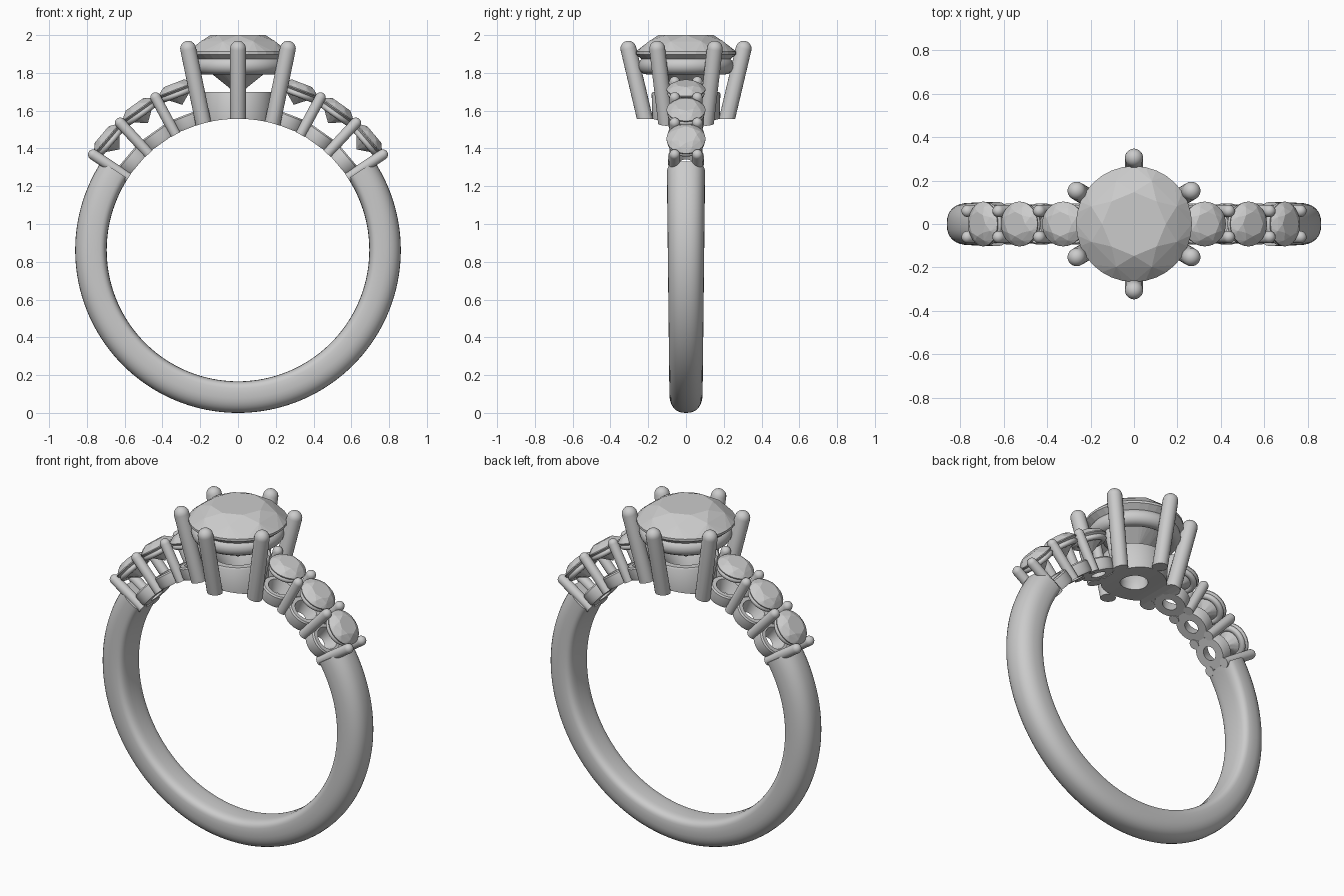
import bpy, bmesh
from math import sin, cos, pi, radians
from mathutils import Matrix, Vector

if "Cube" in bpy.data.objects:
    bpy.data.objects.remove(bpy.data.objects["Cube"])

CZ, R_IN = 0.862, 0.695          # finger hole centre height and radius


def finish(name, bm, matrix, smooth=True):
    bmesh.ops.remove_doubles(bm, verts=bm.verts, dist=1e-5)
    bmesh.ops.recalc_face_normals(bm, faces=bm.faces)
    me = bpy.data.meshes.new(name)
    bm.to_mesh(me)
    bm.free()
    ob = bpy.data.objects.new(name, me)
    bpy.context.collection.objects.link(ob)
    ob.matrix_world = matrix
    bpy.ops.object.select_all(action='DESELECT')
    ob.select_set(True)
    bpy.context.view_layer.objects.active = ob
    if smooth:
        bpy.ops.object.shade_smooth_by_angle(angle=radians(40))
    return ob


def lathe(name, profile, matrix, closed=False, seg=40):
    """Revolve (radius, height) points around local z."""
    bm = bmesh.new()
    rows = [[bm.verts.new((r * cos(2 * pi * k / seg), r * sin(2 * pi * k / seg), z))
             for k in range(seg)] for r, z in profile]
    pairs = list(zip(rows, rows[1:])) + ([(rows[-1], rows[0])] if closed else [])
    for a, b in pairs:
        for k in range(seg):
            n = (k + 1) % seg
            bm.faces.new((a[k], a[n], b[n], b[k]))
    return finish(name, bm, matrix)


def prong(name, start, tip, rad, matrix):
    """Rod with a domed tip, flat at the start."""
    start, tip = Vector(start), Vector(tip)
    d = tip - start
    dome = [(rad * cos(t * pi / 12), d.length + rad * sin(t * pi / 12)) for t in range(6)]
    m = Matrix.Translation(start) @ d.to_track_quat('Z', 'Y').to_matrix().to_4x4()
    return lathe(name, [(0, 0), (rad, 0)] + dome + [(0, d.length + rad)], matrix @ m, seg=20)


def gem(name, R, girdle, crown, pavilion, matrix):
    """Round brilliant: table, kites, girdle and pavilion as a convex hull."""
    bm = bmesh.new()

    def ring(n, r, z, off=0.0):
        for k in range(n):
            a = 2 * pi * (k + off) / n
            bm.verts.new((r * cos(a), r * sin(a), z))
    ring(8, R * 0.55, girdle + crown)
    ring(8, R * 0.80, girdle + crown * 0.62, 0.5)
    ring(32, R, girdle)
    ring(32, R, girdle - R * 0.05)
    ring(8, R * 0.25, girdle - R * 0.05 - pavilion * 0.77, 0.5)
    bm.verts.new((0, 0, girdle - R * 0.05 - pavilion))
    bmesh.ops.convex_hull(bm, input=bm.verts)
    return finish(name, bm, matrix, smooth=False)


def torus_profile(major, rw, z, rh, n=16):
    return [(major + rw * cos(2 * pi * k / n), z + rh * sin(2 * pi * k / n)) for k in range(n)]


def tilt(angle, side=1):
    """Frame at the ring centre whose z points outward at the given clock angle."""
    return Matrix.Translation((0, 0, CZ)) @ Matrix.Rotation(side * radians(90 - angle), 4, 'Y')


# Shank: rounded section swept round the open lower arc, narrowing to the bottom
bm = bmesh.new()
STEPS, N, A0 = 112, 32, 33.0
rows = []
for i in range(STEPS + 1):
    a = radians(A0 - (180 + 2 * A0) * i / STEPS)
    half = 0.0965 + 0.0085 * sin(a)
    row = []
    for k in range(N):
        t = 2 * pi * k / N
        e = 2 / 2.4 if cos(t) > 0 else 2 / 3.5
        u = abs(cos(t)) ** e * (1 if cos(t) > 0 else -1)
        v = abs(sin(t)) ** e * (1 if sin(t) > 0 else -1)
        r = 0.757 + u * (0.105 if u > 0 else 0.062)
        row.append(bm.verts.new((r * cos(a), half * v, CZ + r * sin(a))))
    rows.append(row)
for a, b in zip(rows, rows[1:]):
    for k in range(N):
        n = (k + 1) % N
        bm.faces.new((a[k], a[n], b[n], b[k]))
bm.faces.new(rows[0])
bm.faces.new(rows[-1])
finish("shank", bm, Matrix())

# Shoulder stones: gem, gallery ring and pierced seat, with shared prong pairs
for side, tag in ((1, "right"), (-1, "left")):
    for i, ang in enumerate((40.3, 54.6, 69.0)):
        m = tilt(ang, side)
        gem(f"{tag}_side_gem_{i}", 0.103, 0.912, 0.034, 0.083, m)
        lathe(f"{tag}_side_ring_{i}", torus_profile(0.08, 0.018, 0.885, 0.016), m, True)
        lathe(f"{tag}_side_seat_{i}",
              [(0.04, 0.695), (0.09, 0.695), (0.095, 0.71), (0.095, 0.76),
               (0.088, 0.768), (0.065, 0.768)], m, True)
    for i, ang in enumerate((33.4, 47.2, 61.6, 76.2)):
        for y in (-0.06, 0.06):
            prong(f"{tag}_side_prong_{i}", (0, y, R_IN), (0, y, 0.918), 0.028, tilt(ang, side))

# Centre stone with gallery ring
top = Matrix()
gem("centre_gem", 0.267, 1.912, 0.088, 0.215, top)
lathe("centre_ring", torus_profile(0.207, 0.045, 1.838, 0.046), top, True, 56)

# Centre seat and six leaning prongs, trimmed by the finger hole
trimmed = [lathe("centre_seat", [(0.075, 1.45), (0.175, 1.45), (0.182, 1.69), (0.175, 1.70),
                                 (0.14, 1.70), (0.075, 1.60)], top, True, 56)]
for k in range(6):
    m = Matrix.Rotation(radians(30 + 60 * k), 4, 'Z')
    trimmed.append(prong(f"centre_prong_{k}", (0.199, 0, 1.48), (0.305, 0, 1.928), 0.042, m))
bpy.ops.mesh.primitive_cylinder_add(vertices=128, radius=R_IN, depth=2, location=(0, 0, CZ),
                                    rotation=(pi / 2, 0, 0))
cutter = bpy.context.object
cutter.name = "finger_cutter"
cutter.hide_render = True
for ob in trimmed:
    bpy.context.view_layer.objects.active = ob
    mod = ob.modifiers.new("trim", 'BOOLEAN')
    mod.operation, mod.object, mod.solver = 'DIFFERENCE', cutter, 'EXACT'
    # trim must come before the smoothing modifier, if there is one
    bpy.ops.object.modifier_move_to_index(modifier=mod.name, index=0)
    bpy.ops.object.modifier_apply(modifier=mod.name)
bpy.data.objects.remove(cutter)
